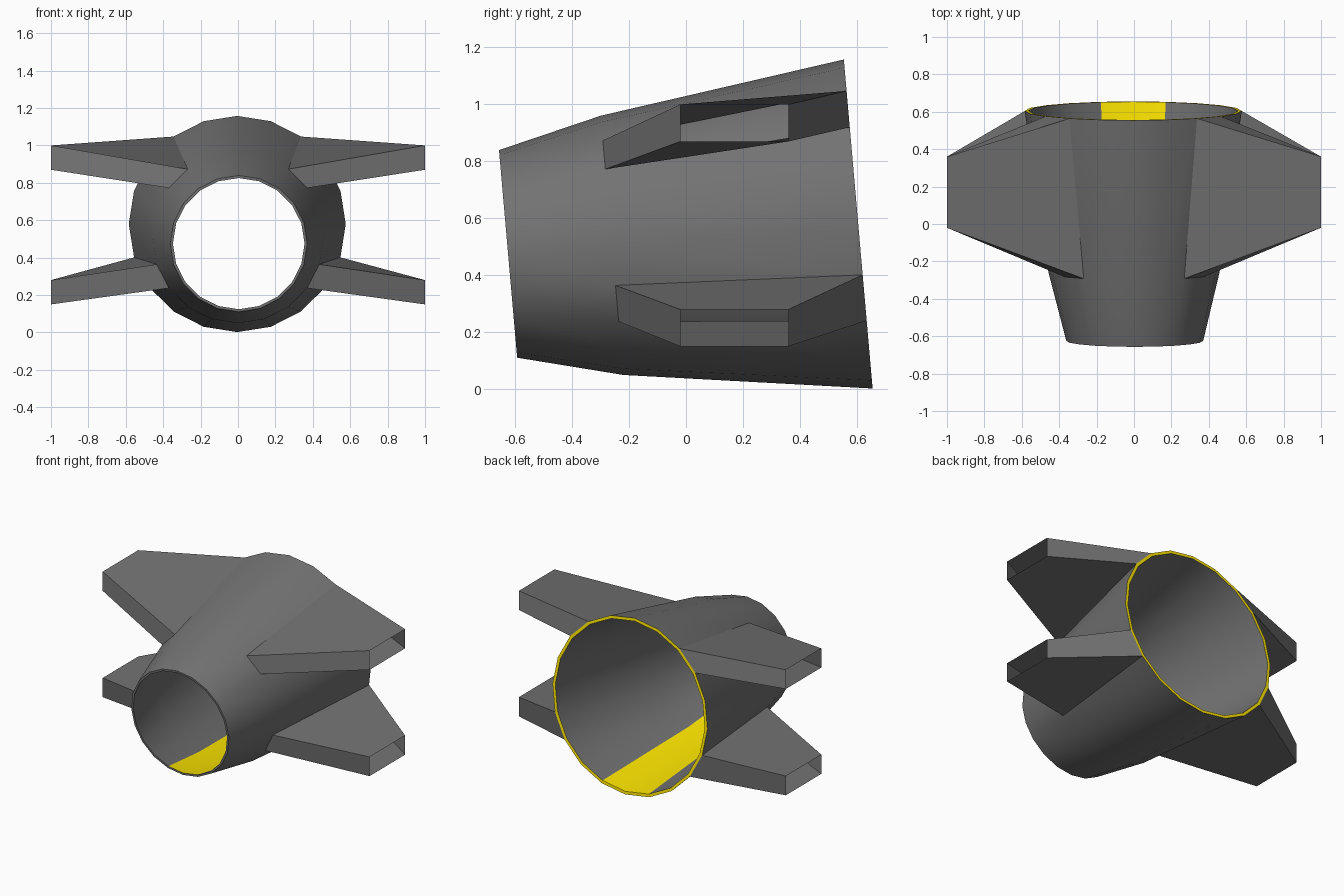
import bpy
from math import sin, cos, pi, radians

if "Cube" in bpy.data.objects:
    bpy.data.objects.remove(bpy.data.objects["Cube"])

N = 20
TILT = radians(5)


def ring(cx, cy, cz, r):
    """Tilted circle of N points, starting at the top and turning towards +x."""
    return [(cx + r * sin(2 * pi * i / N),
             cy - r * sin(TILT) * cos(2 * pi * i / N),
             cz + r * cos(TILT) * cos(2 * pi * i / N)) for i in range(N)]


def strip(a, b, indices):
    """Quads between two rings for the given side numbers."""
    return [(a[i], a[(i + 1) % N], b[(i + 1) % N], b[i]) for i in indices]


def build(name, quads, mat, smooth=True):
    index, faces = {}, []
    for q in quads:
        faces.append([index.setdefault(p, len(index)) for p in q])
    me = bpy.data.meshes.new(name)
    me.from_pydata(list(index), [], faces)
    if smooth:
        me.polygons.foreach_set("use_smooth", [True] * len(faces))
        me.set_sharp_from_angle(angle=radians(30))
    me.materials.append(mat)
    ob = bpy.data.objects.new(name, me)
    bpy.context.collection.objects.link(ob)
    return ob


def material(name, color):
    mat = bpy.data.materials.new(name)
    mat.diffuse_color = color
    mat.use_nodes = True
    mat.node_tree.nodes["Principled BSDF"].inputs["Base Color"].default_value = mat.diffuse_color
    return mat


dark = material("dark_grey", (0.17, 0.17, 0.17, 1))
yellow = material("yellow", (1.0, 0.8, 0.0, 1))

# Outer and inner rings, front to back
stations = [(0.004, -0.625, 0.475, 0.366, 0.014),
            (0.0, -0.26, 0.505, 0.457, 0.017),
            (-0.004, 0.605, 0.58, 0.58, 0.02)]
outer = [ring(x, y, z, r) for x, y, z, r, t in stations]
inner = [ring(x, y, z, r - t) for x, y, z, r, t in stations]

everything = range(N)
floor_sides = [N // 2 - 1, N // 2]
wall_sides = [i for i in everything if i not in floor_sides]
wing_sides = {"upper_right_wing": 2, "lower_right_wing": 6,
              "upper_left_wing": 17, "lower_left_wing": 13}

# Outer hull with front rim, open where the wings grow out
build("hull", strip(inner[0], outer[0], everything)
      + strip(outer[0], outer[1], everything)
      + strip(outer[1], outer[2], [i for i in everything if i not in wing_sides.values()]), dark)

# Inner wall, floor strip and rear rim
build("inner_wall", strip(inner[1], inner[0], wall_sides) + strip(inner[2], inner[1], wall_sides), dark)
build("floor_strip", strip(inner[1], inner[0], floor_sides) + strip(inner[2], inner[1], floor_sides), yellow)
build("rear_rim", strip(outer[2], inner[2], everything), yellow)

# Hollow wings with open tips, rooted on one hull side each
tip_z = {2: 1.0, 3: 0.87, 6: 0.28, 7: 0.15}
for name, i in wing_sides.items():
    root = strip(outer[1], outer[2], [i])[0]
    side = 1 if i < N / 2 else -1
    za, zb = (tip_z[min(j, N - j)] for j in (i, i + 1))
    tip = [(side, -0.02, za), (side, -0.02, zb), (side, 0.36, zb), (side, 0.36, za)]
    build(name, [(root[k], root[(k + 1) % 4], tip[(k + 1) % 4], tip[k]) for k in range(4)],
          dark, smooth=False)
